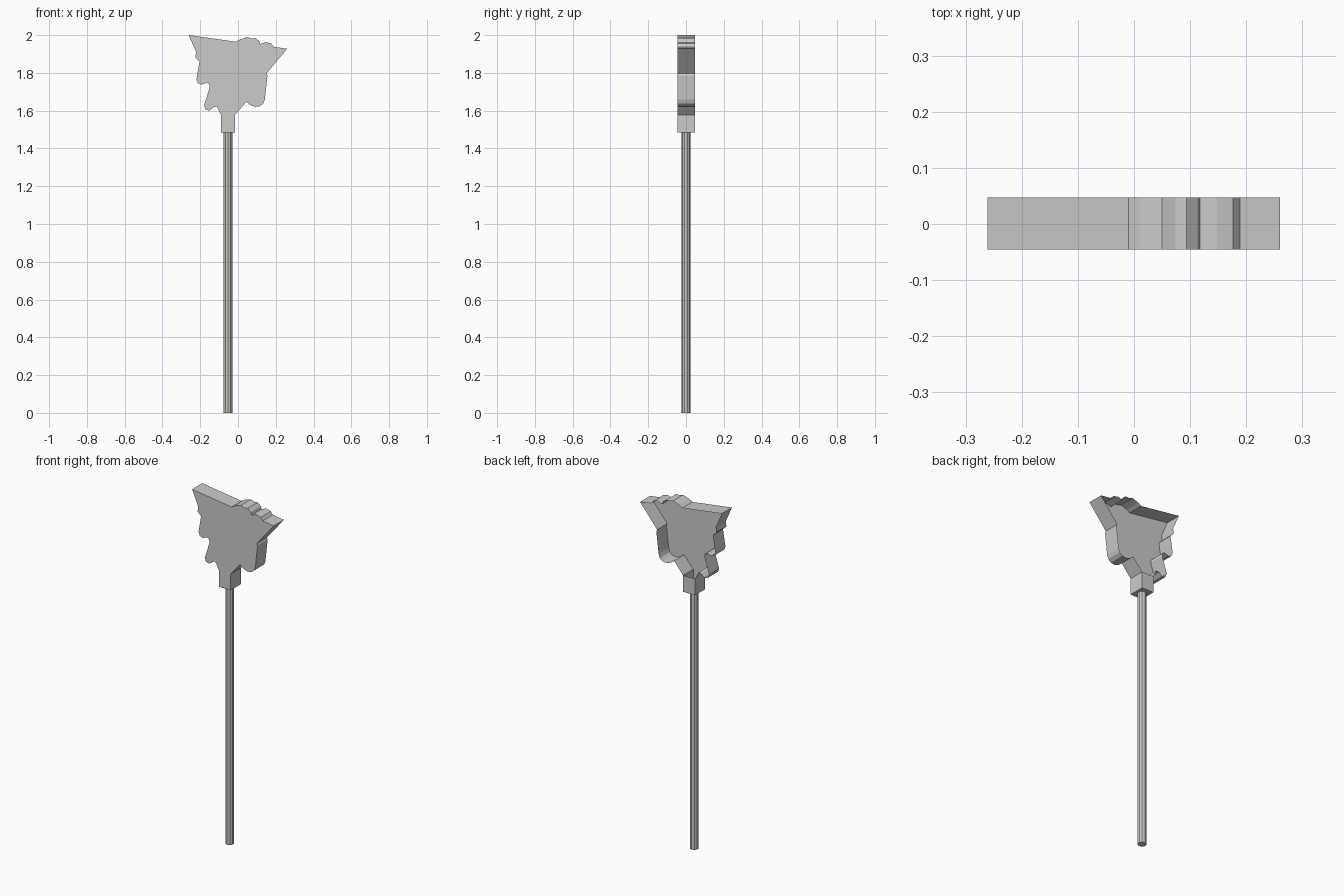
import bpy
import bmesh

cube = bpy.data.objects.get("Cube")
if cube:
    bpy.data.objects.remove(cube)

grey = bpy.data.materials.new("plain grey")
grey.use_nodes = True
colour = (0.6, 0.6, 0.6, 1)
grey.diffuse_color = colour
grey.node_tree.nodes["Principled BSDF"].inputs["Base Color"].default_value = colour

BACK, FRONT = 0.047, -0.045
NECK_TOP, NECK_BOTTOM = 1.578, 1.484
NECK_LEFT, NECK_RIGHT = -0.015, -0.09


def add_object(name, bm):
    mesh = bpy.data.meshes.new(name)
    bm.to_mesh(mesh)
    bm.free()
    mesh.materials.append(grey)
    bpy.context.collection.objects.link(bpy.data.objects.new(name, mesh))


def ring(bm, outline, y):
    return [bm.verts.new((x, y, z)) for x, z in outline]


# Head and socket outline, clockwise from the top right-hand horn
top_edge = [(-0.261, 2.0), (-0.01, 1.965), (0.01, 1.977), (0.05, 1.99), (0.074, 1.982),
            (0.094, 1.984), (0.113, 1.968), (0.118, 1.953), (0.148, 1.963),
            (0.176, 1.955), (0.189, 1.938), (0.26, 1.928)]
left_side = [(0.151, 1.797), (0.156, 1.786), (0.142, 1.66), (0.134, 1.638), (0.117, 1.624),
             (0.092, 1.62), (0.064, 1.63), (0.044, 1.647)]
neck = [(NECK_LEFT, NECK_TOP), (NECK_LEFT, NECK_BOTTOM),
        (NECK_RIGHT, NECK_BOTTOM), (NECK_RIGHT, NECK_TOP)]
right_side = [(-0.113, 1.622), (-0.13, 1.618), (-0.15, 1.6),
              (-0.172, 1.606), (-0.18, 1.627), (-0.15, 1.722), (-0.153, 1.74),
              (-0.165, 1.748), (-0.193, 1.738), (-0.213, 1.746), (-0.22, 1.765),
              (-0.204, 1.86), (-0.226, 1.882), (-0.222, 1.91)]
outline = top_edge + left_side + neck + right_side

# Hollow head: a front plate with walls, open at the back
bm = bmesh.new()
front = ring(bm, outline, FRONT)
back = ring(bm, outline, BACK)
bm.faces.new(front)
for i in range(len(outline)):
    bm.faces.new((front[i - 1], back[i - 1], back[i], front[i]))
bmesh.ops.recalc_face_normals(bm, faces=bm.faces)
add_object("head", bm)

# Plate closing the back of the socket
bm = bmesh.new()
bm.faces.new(reversed(ring(bm, neck, BACK)))
add_object("socket_back", bm)

# Long pole
bpy.ops.mesh.primitive_cylinder_add(vertices=10, radius=0.024, depth=1.49,
                                    location=(-0.053, 0, 0.745))
pole = bpy.context.object
pole.name = "pole"
pole.data.materials.append(grey)
